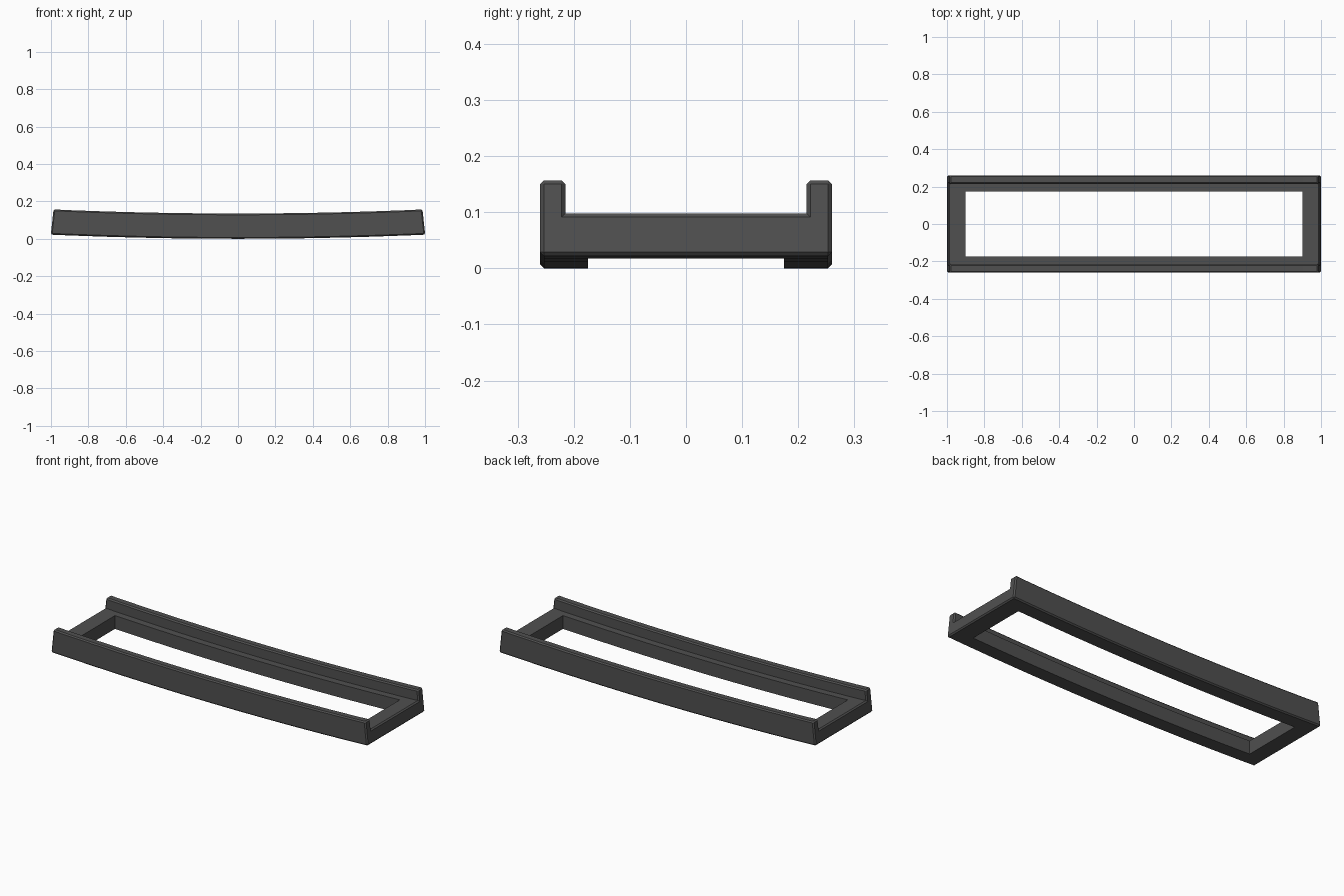
import bpy, bmesh

if "Cube" in bpy.data.objects:
    bpy.data.objects.remove(bpy.data.objects["Cube"])

SAG, CHAMFER = 0.022, 0.007
INNER_X, INNER_Y, WALL_Y = 0.9, 0.175, 0.215

mat = bpy.data.materials.new("dark grey")
mat.diffuse_color = (0.08, 0.08, 0.08, 1)
mat.use_nodes = True
mat.node_tree.nodes["Principled BSDF"].inputs["Base Color"].default_value = mat.diffuse_color

# Grid lines of the frame: length, width and height
xs = [-1.001] + [-INNER_X + 2 * INNER_X * i / 10 for i in range(11)] + [1.001]
ys = [-0.26, -WALL_Y, -INNER_Y, INNER_Y, WALL_Y, 0.26]
zs = [0, 0.076, 0.135]


def filled(i, j, k):
    """Lower layer is a rectangular ring, upper layer is the two long walls."""
    if not (0 <= i < len(xs) - 1 and 0 <= j < len(ys) - 1 and 0 <= k < 2):
        return False
    if k == 1:
        return j in (0, 4)
    return j != 2 or i in (0, len(xs) - 2)


bm = bmesh.new()
verts = {}


def vert(c):
    if c not in verts:
        verts[c] = bm.verts.new((xs[c[0]], ys[c[1]], zs[c[2]]))
    return verts[c]


# Skin the filled cells
for i in range(len(xs) - 1):
    for j in range(len(ys) - 1):
        for k in range(2):
            if not filled(i, j, k):
                continue
            cell = (i, j, k)
            for axis in range(3):
                for side in (0, 1):
                    n = list(cell)
                    n[axis] += 2 * side - 1
                    if filled(*n):
                        continue
                    a, b = (axis + 1) % 3, (axis + 2) % 3
                    loop = []
                    for da, db in ((0, 0), (1, 0), (1, 1), (0, 1)):
                        c = list(cell)
                        c[axis] += side
                        c[a] += da
                        c[b] += db
                        loop.append(vert(tuple(c)))
                    bm.faces.new(loop if side else loop[::-1])
bm.normal_update()


def on_opening(e):
    return all(abs(v.co.x) < INNER_X + 0.01 and abs(v.co.y) < INNER_Y + 0.01 for v in e.verts)


# Chamfer the outer edges, leaving the opening sharp
edges = [e for e in bm.edges if len(e.link_faces) == 2
         and e.calc_face_angle_signed() > 1 and not on_opening(e)]
bmesh.ops.bevel(bm, geom=edges, offset=CHAMFER, segments=1, affect='EDGES', profile=0.5)

# Lean the ends inward and bow the whole frame upward
for v in bm.verts:
    x, z = v.co.x, v.co.z
    if abs(x) > 0.95:
        v.co.x -= (1 if x > 0 else -1) * 0.11 * z
    v.co.z += SAG * x * x

me = bpy.data.meshes.new("curved_frame")
bm.to_mesh(me)
bm.free()
me.materials.append(mat)
ob = bpy.data.objects.new("curved_frame", me)
bpy.context.collection.objects.link(ob)
